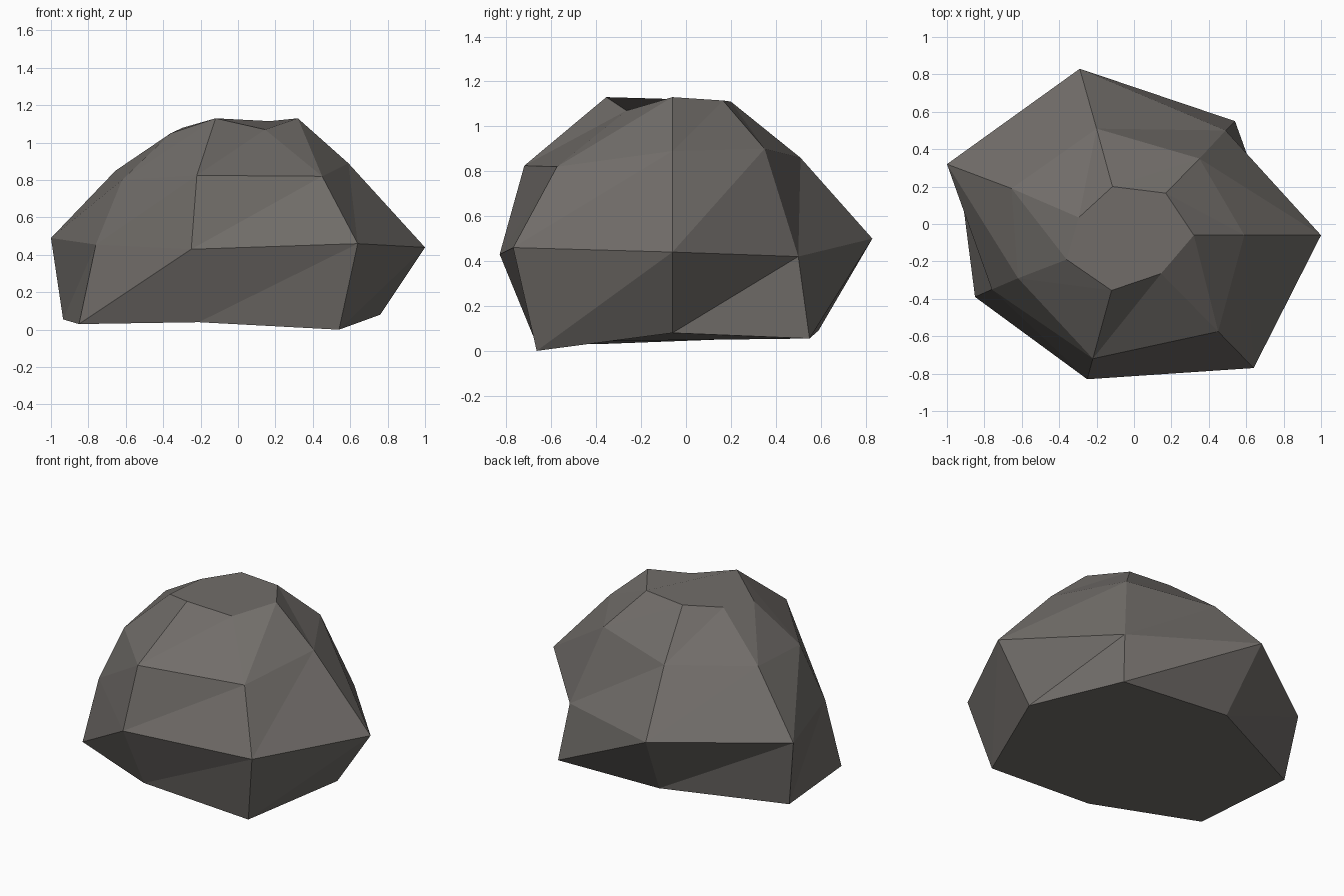
import bpy, bmesh

# Rock: four uneven seven-sided rings, bottom to top, counter-clockwise from +x
RINGS = [
    [(.76, -.06, .08), (.54, .55, .055), (-.22, .59, .09), (-.935, .27, .055),
     (-.85, -.39, .03), (-.21, -.67, .04), (.54, -.665, 0)],
    [(1, -.06, .44), (.49, .50, .42), (-.29, .83, .50), (-1, .32, .49),
     (-.76, -.35, .455), (-.25, -.83, .43), (.64, -.77, .46)],
    [(.59, -.06, .89), (.35, .35, .90), (-.20, .51, .86), (-.655, .19, .85),
     (-.62, -.29, .80), (-.22, -.72, .825), (.45, -.575, .82)],
    [(.32, -.06, 1.13), (.17, .165, 1.115), (-.115, .20, 1.11), (-.295, .035, 1.08),
     (-.36, -.19, 1.05), (-.12, -.355, 1.13), (.145, -.265, 1.07)],
]

bm = bmesh.new()
rings = [[bm.verts.new(p) for p in ring] for ring in RINGS]

# Facets between neighbouring rings, each split along the same diagonal
for low, up in zip(rings, rings[1:]):
    for j in range(7):
        k = (j + 1) % 7
        bm.faces.new((low[j], low[k], up[k]))
        bm.faces.new((low[j], up[k], up[j]))

# Top and underside caps
bm.faces.new(rings[-1])
bm.faces.new(rings[0][::-1])

mesh = bpy.data.meshes.new("rock")
bm.to_mesh(mesh)
bm.free()

stone = bpy.data.materials.new("grey stone")
stone.diffuse_color = (.165, .153, .142, 1)
mesh.materials.append(stone)
bpy.context.collection.objects.link(bpy.data.objects.new("rock", mesh))
